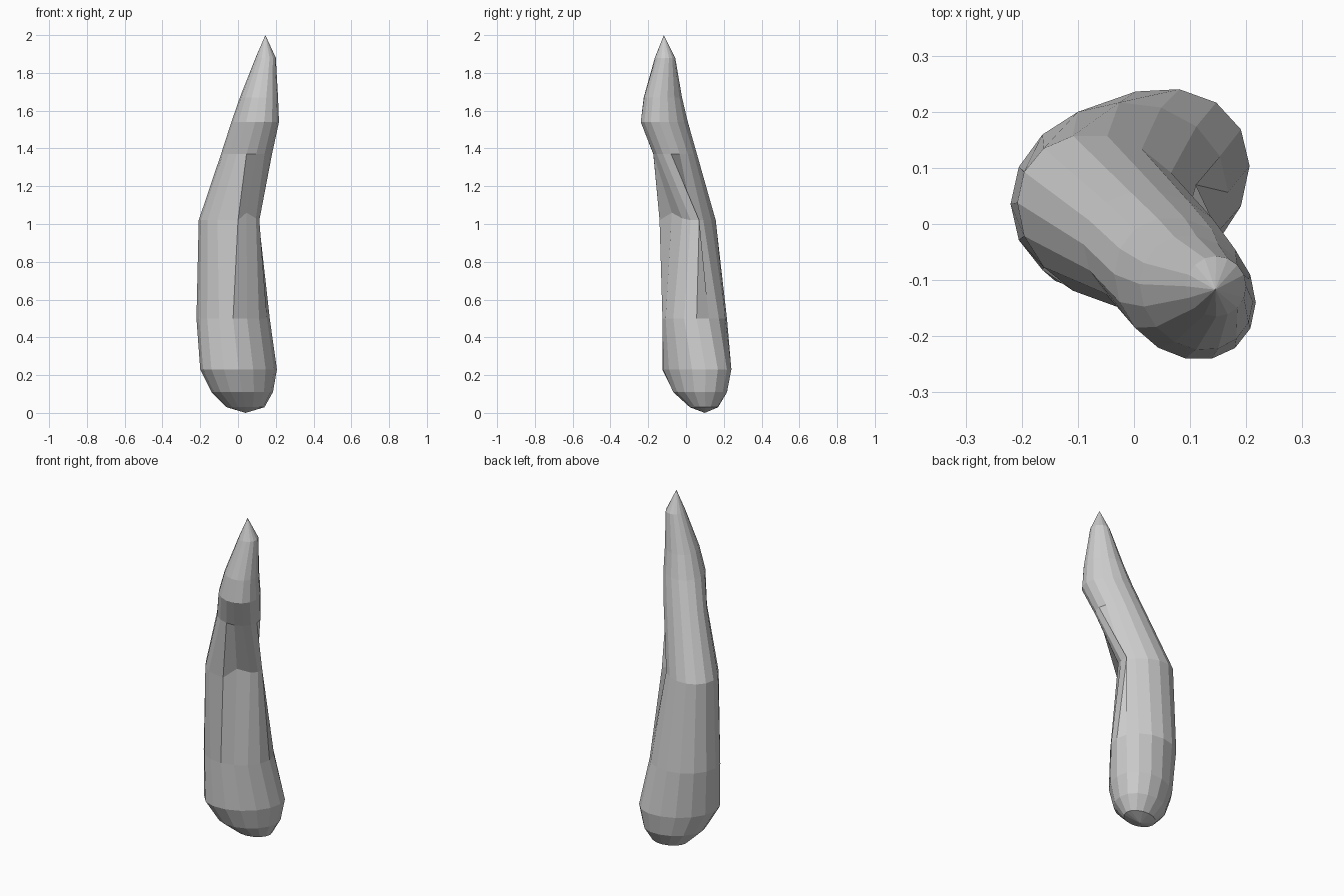
import bpy, bmesh, math

if "Cube" in bpy.data.objects:
    bpy.data.objects.remove(bpy.data.objects["Cube"])

SIDES = 16
# Cross-sections: z, x min, x max, y min, y max, skew (diagonal lean of the oval)
SECTIONS = [
    (0.03, -0.06, 0.14, 0.02, 0.17, 0.10),
    (0.11, -0.14, 0.185, -0.07, 0.22, 0.18),
    (0.23, -0.20, 0.206, -0.127, 0.242, 0.25),
    (0.50, -0.22, 0.168, -0.125, 0.217, 0.06),
    (1.02, -0.208, 0.113, -0.145, 0.16, -0.20),
    (1.37, -0.09, 0.18, -0.175, 0.06, -0.18),
    (1.54, -0.035, 0.217, -0.242, 0.012, -0.20),
    (1.67, 0.01, 0.212, -0.225, -0.02, -0.15),
    (1.88, 0.093, 0.20, -0.165, -0.057, 0.0),
]
BOTTOM = (0.04, 0.10, 0.0)
TIP = (0.145, -0.117, 2.0)
# Ridge and hollow on the front right at the bend: ring index -> x, y, z
HOLLOW = {12: (0.0, -0.14, 1.02), 13: (0.045, -0.075, 1.06),
          14: (0.095, -0.02, 1.03), 15: (0.113, 0.025, 1.02),
          0: (0.11, 0.07, 1.02)}


def oval(z, x0, x1, y0, y1, skew):
    phi = math.asin(skew)
    pts = []
    for i in range(SIDES):
        t = math.tau * i / SIDES
        pts.append(((x0 + x1) / 2 + (x1 - x0) / 2 * math.cos(t),
                    (y0 + y1) / 2 + (y1 - y0) / 2 * math.sin(t + phi), z))
    return pts


# Bent, tapering body lofted through the sections
bm = bmesh.new()
rings = []
for sec in SECTIONS:
    pts = oval(*sec)
    if sec[0] == 1.02:
        for i, p in HOLLOW.items():
            pts[i] = p
    rings.append([bm.verts.new(p) for p in pts])
for a, b in zip(rings, rings[1:]):
    for i in range(SIDES):
        j = (i + 1) % SIDES
        bm.faces.new((a[i], a[j], b[j], b[i]))

# Rounded foot and pointed tip
foot, tip = bm.verts.new(BOTTOM), bm.verts.new(TIP)
for i in range(SIDES):
    j = (i + 1) % SIDES
    bm.faces.new((foot, rings[0][j], rings[0][i]))
    bm.faces.new((tip, rings[-1][i], rings[-1][j]))
bmesh.ops.recalc_face_normals(bm, faces=bm.faces[:])

mesh = bpy.data.meshes.new("bent_horn")
bm.to_mesh(mesh)
bm.free()
bpy.context.collection.objects.link(bpy.data.objects.new("bent_horn", mesh))
